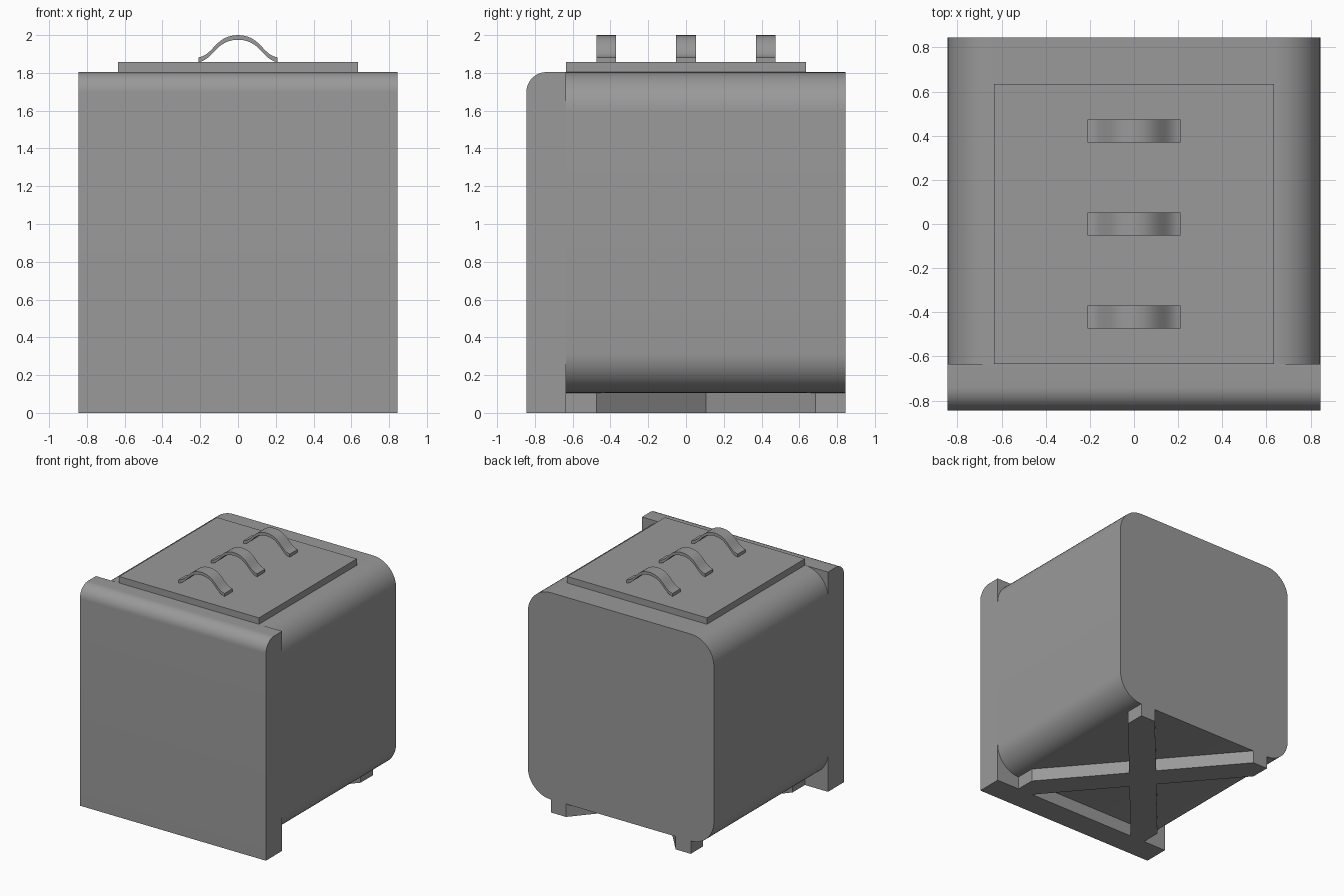
import bpy, bmesh
from math import sin, cos, radians
from mathutils import Vector
from mathutils.geometry import interpolate_bezier

if "Cube" in bpy.data.objects:
    bpy.data.objects.remove(bpy.data.objects["Cube"])

H = 0.845            # half width of the main block
Z0, Z1 = 0.106, 1.804  # underside and top of the main block
INNER = 0.635        # half width of lid and foot area

grey = bpy.data.materials.new("dark_grey")
grey.diffuse_color = (0.32, 0.32, 0.32, 1)
grey.use_nodes = True
grey.node_tree.nodes["Principled BSDF"].inputs["Base Color"].default_value = grey.diffuse_color


def prism(name, pts, axis, a, b, smooth=False):
    """Extrude a 2D outline along an axis from a to b."""
    place = {'x': lambda p, d: (d, p[0], p[1]),
             'y': lambda p, d: (p[0], d, p[1]),
             'z': lambda p, d: (p[0], p[1], d)}[axis]
    bm = bmesh.new()
    lo = [bm.verts.new(place(p, a)) for p in pts]
    hi = [bm.verts.new(place(p, b)) for p in pts]
    bm.faces.new(lo)
    bm.faces.new(hi[::-1])
    n = len(pts)
    for i in range(n):
        j = (i + 1) % n
        bm.faces.new((lo[i], hi[i], hi[j], lo[j]))
    bmesh.ops.recalc_face_normals(bm, faces=bm.faces)
    me = bpy.data.meshes.new(name)
    bm.to_mesh(me)
    bm.free()
    me.materials.append(grey)
    ob = bpy.data.objects.new(name, me)
    bpy.context.collection.objects.link(ob)
    if smooth:
        bpy.ops.object.select_all(action='DESELECT')
        ob.select_set(True)
        bpy.context.view_layer.objects.active = ob
        bpy.ops.object.shade_smooth_by_angle(angle=radians(30))
    return ob


def arc(cx, cy, r, start, steps=12):
    """Quarter circle from a start angle in degrees."""
    return [(cx + r * cos(radians(start + 90 * i / steps)),
             cy + r * sin(radians(start + 90 * i / steps)))
            for i in range(steps + 1)]


# main body: rounded along its four long edges
R = H - INNER
body = (arc(H - R, Z1 - R, R, 0) + arc(-H + R, Z1 - R, R, 90)
        + arc(-H + R, Z0 + R, R, 180) + arc(H - R, Z0 + R, R, 270))
prism("body", body, 'y', -INNER, H, True)

# front panel: reaches the floor, rounded top front edge
r = 0.106
panel = [(-H, 0), (-INNER, 0), (-INNER, Z1)] + arc(-H + r, Z1 - r, r, 90)
prism("front_panel", panel, 'x', -H, H, True)

# lid plate
LID = 1.857
prism("lid", [(-INNER, -INNER), (INNER, -INNER), (INNER, INNER), (-INNER, INNER)],
      'z', Z1, LID)

# three arched handles on the lid, from a mirrored S-curve
T = 0.025
TOP = 2 - T
half = interpolate_bezier(Vector((-0.21, LID)), Vector((-0.13, LID + 0.01)),
                          Vector((-0.12, TOP)), Vector((0, TOP)), 13)
low = [(p[0], p[1]) for p in half]
low += [(-x, z) for x, z in low[-2::-1]]
handle = low + [(x, z + T) for x, z in reversed(low)]
for i, y in enumerate((-0.422, 0, 0.422)):
    prism(f"handle_{i + 1}", handle, 'y', y - 0.052, y + 0.052, True)

# crossed base bars, trimmed to the flat underside
CX, CY = 0.137, 0.16  # trim at the bar ends
bar = [(INNER, H), (INNER, H - CY), (-INNER + CX, -INNER),
       (-INNER, -INNER), (-INNER, -INNER + CY), (INNER - CX, H)]
for s, side in ((1, "right"), (-1, "left")):
    prism(f"base_bar_{side}", [(s * x, y) for x, y in bar], 'z', 0, Z0)
